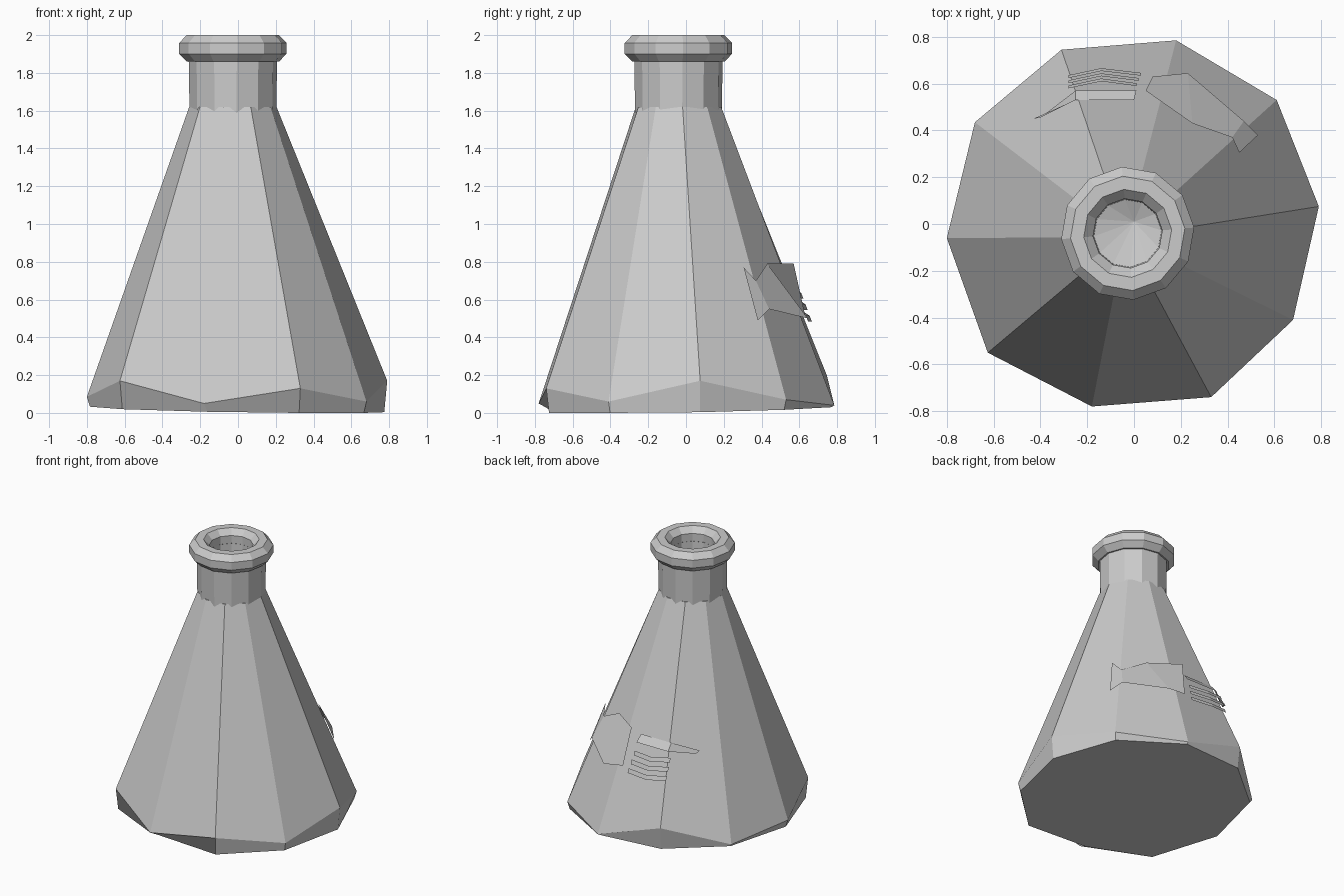
import bpy, bmesh
from math import sin, cos, pi, radians, atan2
from mathutils import Vector

cube = bpy.data.objects.get("Cube")
if cube:
    bpy.data.objects.remove(cube, do_unlink=True)

grey = bpy.data.materials.new("plain_grey")
grey.use_nodes = True
grey.diffuse_color = (0.6, 0.6, 0.6, 1)
grey.node_tree.nodes["Principled BSDF"].inputs["Base Color"].default_value = (0.6, 0.6, 0.6, 1)

CX, CY = -0.027, -0.04  # axis of the leaning neck


def finish(name, bm, recalc=True):
    if recalc:
        bmesh.ops.recalc_face_normals(bm, faces=bm.faces)
    mesh = bpy.data.meshes.new(name)
    bm.to_mesh(mesh)
    bm.free()
    mesh.materials.append(grey)
    obj = bpy.data.objects.new(name, mesh)
    bpy.context.collection.objects.link(obj)
    return obj


def bridge(bm, a, b):
    n = len(a)
    for i in range(n):
        j = (i + 1) % n
        bm.faces.new((a[i], a[j], b[j], b[i]))


def circle(bm, r, z, sides, turn):
    return [bm.verts.new((CX + r * cos(turn + 2 * pi * i / sides),
                          CY + r * sin(turn + 2 * pi * i / sides), z)) for i in range(sides)]


# Conical body: uneven ten-sided skirt, tilted underside, narrow top
skirt = [(0.18, 0.785, 0.04), (-0.31, 0.745, 0.2), (-0.68, 0.435, 0.06), (-0.8, -0.06, 0.085),
         (-0.625, -0.55, 0.17), (-0.18, -0.78, 0.05), (0.33, -0.74, 0.13), (0.68, -0.41, 0.06),
         (0.79, 0.075, 0.17), (0.61, 0.53, 0.07)]
bm = bmesh.new()
bottom, wide, top = [], [], []
for i, (x, y, z) in enumerate(skirt):
    inset = 0.9 if i == 5 else 0.98
    bottom.append(bm.verts.new((x * inset, y * inset, max(0, 0.018 - 0.02 * x + 0.02 * y))))
    wide.append(bm.verts.new((x, y, z)))
    a = atan2(y, x)
    top.append(bm.verts.new((CX + 0.232 * cos(a), CY + 0.232 * sin(a), 1.62)))
bridge(bm, bottom, wide)
bridge(bm, wide, top)
bm.faces.new(bottom[::-1])
bm.faces.new(top)
finish("flask_body", bm)

# Neck tube with a shallow floor inside the mouth
bm = bmesh.new()
rings = [circle(bm, r, z, 12, radians(95))
         for r, z in ((0.23, 1.57), (0.235, 1.88), (0.15, 1.9), (0.145, 1.74))]
for a, b in zip(rings, rings[1:]):
    bridge(bm, a, b)
centre = bm.verts.new((0, 0.01, 1.7))
for i in range(12):
    bm.faces.new((rings[-1][i], rings[-1][(i + 1) % 12], centre))
bm.faces.new(rings[0][::-1])
finish("neck", bm)

# Rounded lip
bm = bmesh.new()
rings = []
for k in range(8):
    a = 2 * pi * (k + 0.5) / 8
    rings.append(circle(bm, 0.217 + 0.074 * cos(a), 1.93 + 0.0755 * sin(a), 12, radians(95)))
for k in range(8):
    bridge(bm, rings[k], rings[(k + 1) % 8])
finish("lip", bm)


def ribbon(name, upper, lower):
    """Thin sheet between an upper and a lower edge, facing outward."""
    bm = bmesh.new()
    u = [bm.verts.new(p) for p in upper]
    d = [bm.verts.new(p) for p in lower]
    for i in range(len(u) - 1):
        f = bm.faces.new((u[i], u[i + 1], d[i + 1], d[i]))
        f.normal_update()
        c = f.calc_center_median()
        if f.normal.dot(Vector((c.x, c.y, 0))) < 0:
            f.normal_flip()
    return finish(name, bm, False)


# Crumpled label wrapped over one ridge
ribbon("label",
       [(0.45, 0.305, 0.77), (0.42, 0.37, 0.7), (0.25, 0.43, 0.79), (0.05, 0.57, 0.79)],
       [(0.53, 0.38, 0.49), (0.47, 0.44, 0.55), (0.23, 0.645, 0.5), (0.08, 0.63, 0.52)])

# Measuring marks: one long, three short
ribbon("long_mark",
       [(0, 0.53, 0.74), (-0.25, 0.53, 0.74), (-0.43, 0.45, 0.7)],
       [(0.01, 0.57, 0.69), (-0.25, 0.57, 0.69), (-0.4, 0.455, 0.67)])
for i in range(3):
    y, z = 0.59 + 0.022 * i, 0.635 - 0.06 * i
    edge = [(0.01 + 0.01 * i, y, z), (-0.14, y + 0.02, z), (-0.28, y - 0.01, z + 0.02)]
    ribbon("short_mark_%d" % (i + 1), edge, [(px, py + 0.012, pz - 0.03) for px, py, pz in edge])
